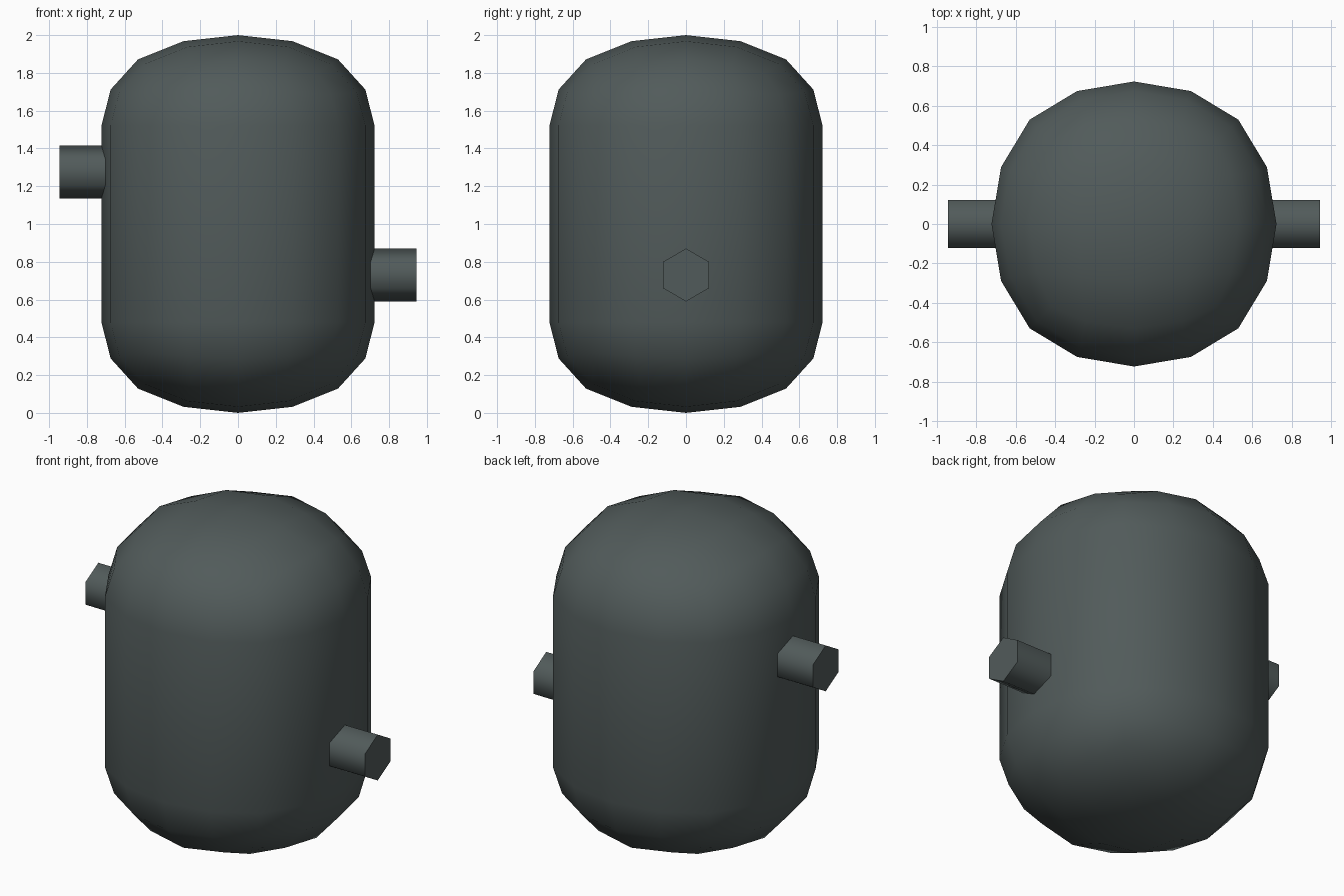
import bpy, bmesh, math
from mathutils import Matrix, Vector

if "Cube" in bpy.data.objects:
    bpy.data.objects.remove(bpy.data.objects["Cube"])

grey = bpy.data.materials.new("dark_grey_green")
grey.diffuse_color = (0.083, 0.104, 0.103, 1)
grey.use_nodes = True
grey.node_tree.nodes["Principled BSDF"].inputs["Base Color"].default_value = grey.diffuse_color


def finish(obj, angle):
    obj.data.materials.clear()
    obj.data.materials.append(grey)
    bpy.ops.object.select_all(action='DESELECT')
    obj.select_set(True)
    bpy.context.view_layer.objects.active = obj
    bpy.ops.object.shade_smooth_by_angle(angle=math.radians(angle))


# Tank body: rounded cube, cut at the equator and stretched upright
R, CAP = 0.723, 0.48
bpy.ops.mesh.primitive_cube_add(size=2)
tank = bpy.context.object
tank.name = "tank_body"
sub = tank.modifiers.new("round", 'SUBSURF')
sub.levels = 2
sub.use_limit_surface = False
bpy.ops.object.modifier_apply(modifier=sub.name)

bm = bmesh.new()
bm.from_mesh(tank.data)
k = max(v.co.z for v in bm.verts)
bmesh.ops.delete(bm, geom=[v for v in bm.verts if v.co.z < -0.001], context='VERTS')
for v in bm.verts:
    v.co = Vector((v.co.x / k * R, v.co.y / k * R, 2 - CAP + v.co.z / k * CAP))
rim = [e for e in bm.edges if e.is_boundary]
wall = bmesh.ops.extrude_edge_only(bm, edges=rim)["geom"]
for v in wall:
    if isinstance(v, bmesh.types.BMVert):
        v.co.z = 1.0
# mirror the upper half to the bottom
bmesh.ops.translate(bm, vec=(0, 0, -1), verts=bm.verts)
bmesh.ops.mirror(bm, geom=bm.verts[:] + bm.edges[:] + bm.faces[:],
                 axis='Z', merge_dist=0.001)
bmesh.ops.remove_doubles(bm, verts=bm.verts, dist=0.0005)
bmesh.ops.translate(bm, vec=(0, 0, 1), verts=bm.verts)
bmesh.ops.recalc_face_normals(bm, faces=bm.faces)
bm.to_mesh(tank.data)
bm.free()
finish(tank, 60)


# Hexagonal pipe stubs on both sides
def pipe(name, side, z):
    inner, outer = 0.6, 0.945
    mesh = bpy.data.meshes.new(name)
    obj = bpy.data.objects.new(name, mesh)
    bpy.context.collection.objects.link(obj)
    b = bmesh.new()
    m = (Matrix.Translation((side * (inner + outer) / 2, 0, z))
         @ Matrix.Rotation(math.pi / 2, 4, 'Y') @ Matrix.Rotation(math.pi / 2, 4, 'Z'))
    bmesh.ops.create_cone(b, cap_ends=True, segments=6, radius1=0.14, radius2=0.14,
                          depth=outer - inner, matrix=m)
    b.to_mesh(mesh)
    b.free()
    finish(obj, 65)


pipe("upper_left_pipe", -1, 1.275)
pipe("lower_right_pipe", 1, 0.73)
